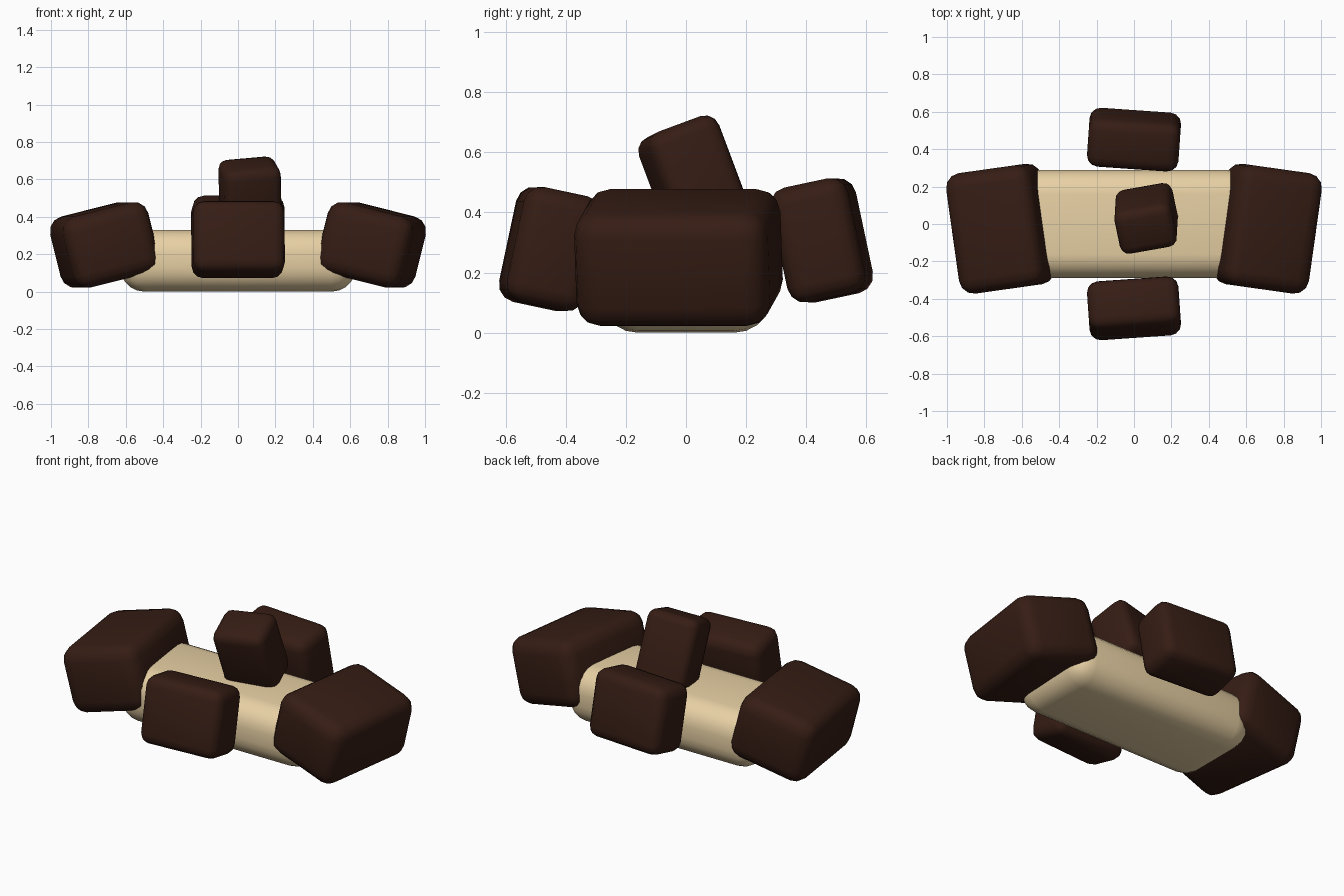
import bpy
from math import radians

if "Cube" in bpy.data.objects:
    bpy.data.objects.remove(bpy.data.objects["Cube"])


def material(name, rgb):
    m = bpy.data.materials.new(name)
    m.diffuse_color = (*rgb, 1)
    m.use_nodes = True
    m.node_tree.nodes["Principled BSDF"].inputs["Base Color"].default_value = m.diffuse_color
    return m


cream = material("cream", (0.80, 0.63, 0.37))
brown = material("dark_brown", (0.036, 0.012, 0.007))


def rounded_block(name, size, centre, rot, radius, mat, segments=3):
    bpy.ops.mesh.primitive_cube_add(size=1, location=centre,
                                    rotation=[radians(a) for a in rot])
    ob = bpy.context.object
    ob.name = name
    ob.scale = size
    bpy.ops.object.transform_apply(location=False, rotation=False, scale=True)
    bev = ob.modifiers.new("round_edges", 'BEVEL')
    bev.width = radius
    bev.segments = segments
    bpy.ops.object.modifier_apply(modifier=bev.name)
    bpy.ops.object.shade_smooth_by_angle(angle=radians(40))
    ob.data.materials.append(mat)
    return ob


# Long cream core lying along x
rounded_block("core", (1.26, 0.58, 0.33), (0, 0, 0.165), (0, 0, 0), 0.13, cream, 5)

# Large end chunks, tilted down outward and mirrored left to right
for side, label in ((1, "right"), (-1, "left")):
    rounded_block(label + "_end_chunk", (0.475, 0.65, 0.39),
                  (side * 0.714, -0.025, 0.25), (0, side * 14, side * -8), 0.08, brown)

# Chunks leaning against the front and back of the core
for side, label, z in ((-1, "front", 0.278), (1, "back", 0.307)):
    rounded_block(label + "_chunk", (0.49, 0.265, 0.39),
                  (0, side * 0.451, z), (side * 12, 0, side * -4), 0.06, brown)

# Chunk standing on top, leaning to the front
rounded_block("top_chunk", (0.31, 0.25, 0.40), (0.065, 0.03, 0.498),
              (20, -5, 10), 0.05, brown)
